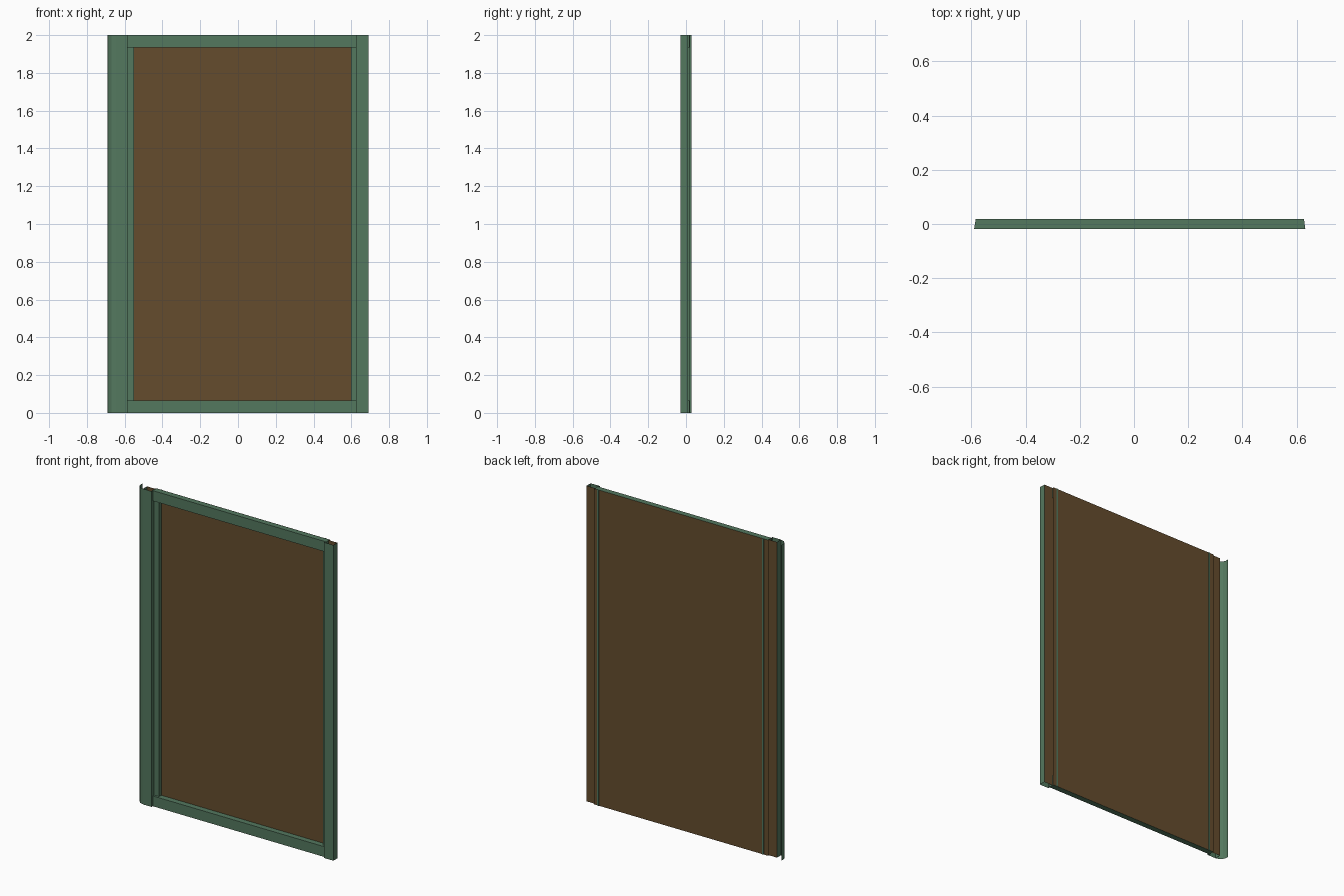
import bpy, bmesh

if "Cube" in bpy.data.objects:
    bpy.data.objects.remove(bpy.data.objects["Cube"])

H = 2.0


def material(name, rgb):
    m = bpy.data.materials.new(name)
    m.diffuse_color = (*rgb, 1.0)
    m.use_nodes = True
    m.node_tree.nodes["Principled BSDF"].inputs["Base Color"].default_value = m.diffuse_color
    return m


GREEN = material("muted green", (0.088, 0.188, 0.113))
BROWN = material("dark brown", (0.130, 0.073, 0.027))


def extrude(name, pts, mat, z0=0.0, z1=H, closed=False, caps=False):
    """Extrude a plan profile (x, y) upwards; counter-clockwise gives outward faces."""
    bm = bmesh.new()
    lo = [bm.verts.new((x, y, z0)) for x, y in pts]
    hi = [bm.verts.new((x, y, z1)) for x, y in pts]
    n = len(pts)
    for i in range(n if closed else n - 1):
        j = (i + 1) % n
        bm.faces.new((lo[i], lo[j], hi[j], hi[i]))
    if caps:
        bm.faces.new(hi)
        bm.faces.new(lo[::-1])
    me = bpy.data.meshes.new(name)
    bm.to_mesh(me)
    bm.free()
    me.materials.append(mat)
    ob = bpy.data.objects.new(name, me)
    bpy.context.collection.objects.link(ob)
    return ob


F, B = -0.03, 0.01       # front and back of the side posts
RF, RB = -0.018, 0.018   # front and back of the rails

# Side posts: folded sheets, open at top and bottom
extrude("left_post", [(-0.645, B), (-0.645, F), (-0.585, F), (-0.585, -0.004)], GREEN)
extrude("right_post", [(0.625, -0.004), (0.625, F), (0.69, F), (0.69, B)], GREEN)

# Curved overlap flange on the left edge
flange = extrude("left_flange", [(-0.69, 0.03), (-0.69, 0.01), (-0.684, -0.008),
                                 (-0.67, -0.022), (-0.645, F)], GREEN)

# Recessed jambs with a narrow ridge showing at the back
extrude("left_jamb", [(-0.585, -0.004), (-0.55, -0.004), (-0.55, 0.022),
                      (-0.56, 0.022), (-0.56, B)], GREEN)
extrude("right_jamb", [(0.607, B), (0.607, 0.022), (0.597, 0.022),
                       (0.597, -0.004), (0.625, -0.004)], GREEN)

# Top and bottom rails with slanted ends
rail = [(-0.59, RF), (0.632, RF), (0.627, RB), (-0.584, RB)]
inner = [(-0.585, RF), (0.625, RF), (0.597, RB), (-0.55, RB)]
for name, z0, z1 in (("bottom_rail", 0.0, 0.065), ("top_rail", 1.935, H)):
    extrude(name, rail, GREEN, z0, z1, closed=True, caps=True)

# Main panel sheet and the backs of the two posts
extrude("main_panel", [(0.597, RB + 0.001), (-0.55, RB + 0.001)], BROWN)
extrude("left_post_back", [(-0.56, B), (-0.645, B)], BROWN)
extrude("right_post_back", [(0.69, B), (0.607, B)], BROWN)

# Brown covers over the rail ends' rear corners
extrude("left_rail_back", [(-0.56, RB + 0.001), (-0.59, RB + 0.001)], BROWN)
extrude("right_rail_back", [(0.632, RB + 0.001), (0.607, RB + 0.001)], BROWN)
